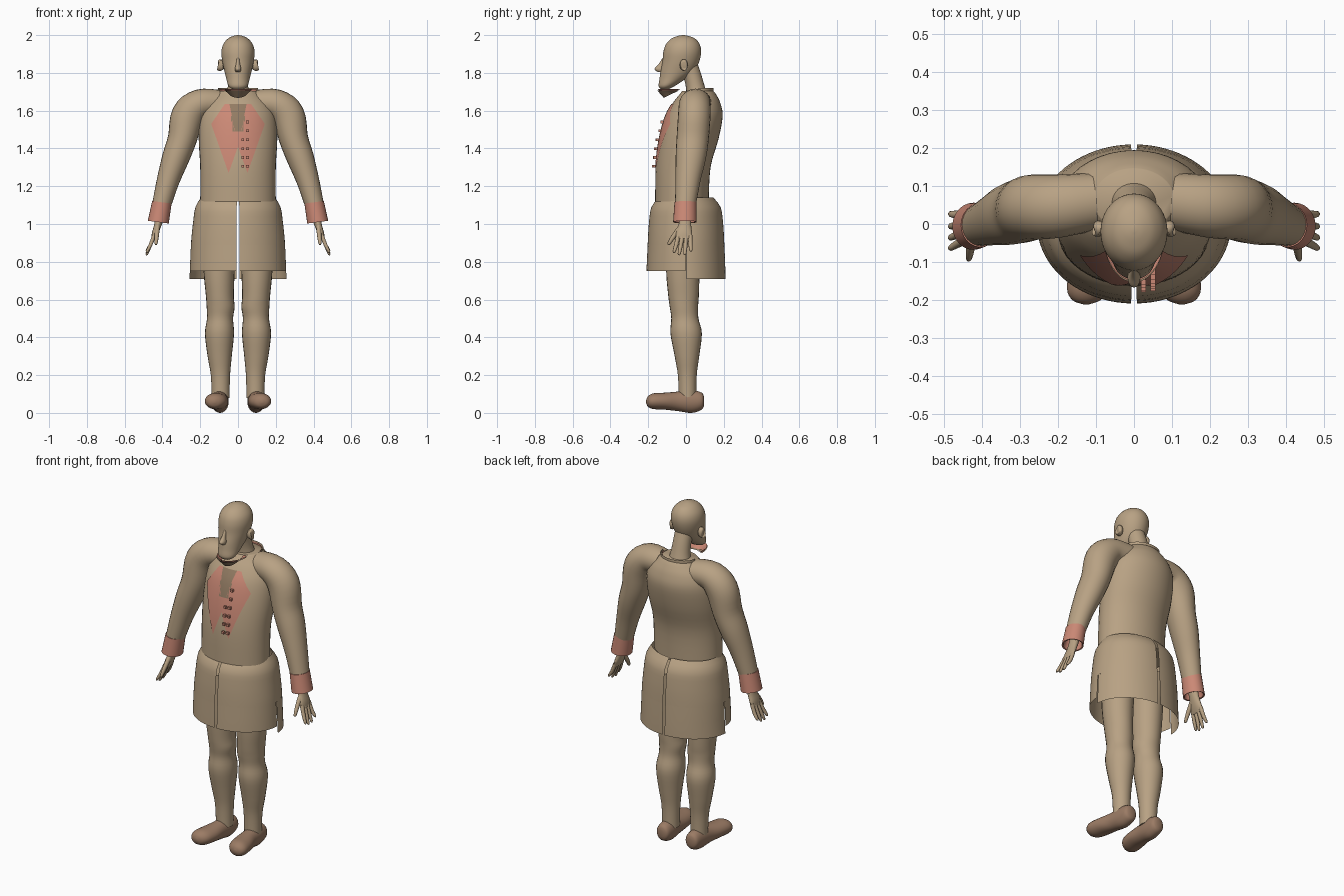
import bpy, bmesh
from math import sin, cos, pi, sqrt, radians
from mathutils import Vector, Matrix
from mathutils.bvhtree import BVHTree

if "Cube" in bpy.data.objects:
    bpy.data.objects.remove(bpy.data.objects["Cube"])

X, Y, Z = Vector((1, 0, 0)), Vector((0, 1, 0)), Vector((0, 0, 1))


def material(name, rgb):
    m = bpy.data.materials.new(name)
    m.use_nodes = True
    m.diffuse_color = (*rgb, 1)
    m.node_tree.nodes["Principled BSDF"].inputs["Base Color"].default_value = (*rgb, 1)
    return m


TAN = material("tan", (0.48, 0.36, 0.23))
SALMON = material("salmon", (0.60, 0.25, 0.18))
LEATHER = material("shoe brown", (0.33, 0.20, 0.13))
BROWN = material("dull brown", (0.29, 0.20, 0.125))


def finish(name, bm, mat, mirror=False, angle=50):
    bmesh.ops.recalc_face_normals(bm, faces=bm.faces)
    me = bpy.data.meshes.new(name)
    bm.to_mesh(me)
    bm.free()
    me.materials.append(mat)
    ob = bpy.data.objects.new(name, me)
    bpy.context.collection.objects.link(ob)
    if mirror:
        ob.modifiers.new("mirror", "MIRROR")
    bpy.ops.object.select_all(action="DESELECT")
    ob.select_set(True)
    bpy.context.view_layer.objects.active = ob
    bpy.ops.object.shade_smooth_by_angle(angle=radians(angle))
    return ob


def spline(pts, steps):
    """Smooth interpolation through tuples."""
    p = [pts[0], *pts, pts[-1]]
    out = []
    for i in range(1, len(p) - 2):
        for s in range(steps):
            t = s / steps
            out.append([b + 0.5 * t * (c - a + t * (2 * a - 5 * b + 4 * c - d + t * (3 * (b - c) + d - a)))
                        for a, b, c, d in zip(*p[i - 1:i + 3])])
    return out + [list(pts[-1])]


def loft(name, pts, mat, mirror=False, ref=Y, axis=None, n=24, steps=4, caps=True):
    """Elliptical rings (x, y, z, radius along ref, other radius) along a path."""
    rings = spline(pts, steps)
    ctr = [Vector(r[:3]) for r in rings]
    bm = bmesh.new()
    loops = []
    for i, r in enumerate(rings):
        t = axis or (ctr[min(i + 1, len(ctr) - 1)] - ctr[max(i - 1, 0)]).normalized()
        u = (ref - t * ref.dot(t)).normalized()
        v = t.cross(u)
        a, b = max(r[3], 0.001), max(r[4], 0.001)
        loops.append([bm.verts.new(ctr[i] + u * a * cos(2 * pi * k / n) + v * b * sin(2 * pi * k / n))
                      for k in range(n)])
    for p, q in zip(loops, loops[1:]):
        for k in range(n):
            bm.faces.new((p[k - 1], p[k], q[k], q[k - 1]))
    if caps:
        bm.faces.new(loops[0])
        bm.faces.new(loops[-1])
    return finish(name, bm, mat, mirror)


def body(name, rows, mat, **kw):
    """Upright form from rows of (z, front y, back y, half width)."""
    return loft(name, [(0, (f + b) / 2, z, (b - f) / 2, w) for z, f, b, w in rows], mat, axis=Z, n=40, **kw)


def sheet(name, fn, nu, nv, mat, mirror=False):
    """Open surface from fn(u, v)."""
    bm = bmesh.new()
    g = [[bm.verts.new(fn(i / nu, j / nv)) for j in range(nv + 1)] for i in range(nu + 1)]
    for i in range(nu):
        for j in range(nv):
            bm.faces.new((g[i][j], g[i + 1][j], g[i + 1][j + 1], g[i][j + 1]))
    return finish(name, bm, mat, mirror)


# Head
body("head", [(1.712, -.13, -.095, .025), (1.73, -.145, -.06, .05), (1.77, -.14, 0, .062),
              (1.81, -.135, .045, .072), (1.86, -.125, .07, .083), (1.91, -.12, .08, .088),
              (1.95, -.107, .073, .079), (1.98, -.08, .05, .055), (1.995, -.045, .015, .027),
              (2, -.02, -.01, .004)], TAN)
loft("nose", [(0, -.118, 1.88, .006, .006), (0, -.13, 1.845, .016, .011), (0, -.14, 1.82, .027, .017),
              (0, -.132, 1.804, .016, .012)], TAN, axis=Z, n=16)
loft("ear", [(.076, -.02, 1.84, .012, .02), (.09, -.014, 1.84, .021, .03), (.1, -.01, 1.843, .02, .03),
             (.104, -.01, 1.843, .008, .015)], TAN, True, n=16)
loft("neck", [(0, .06, 1.66, .06, .07), (0, .05, 1.72, .05, .055), (0, .035, 1.78, .047, .05),
              (0, .015, 1.83, .05, .05)], TAN)

# Coat body
torso = body("coat_body", [(1.12, -.163, .12, .2), (1.3, -.16, .13, .2), (1.45, -.14, .172, .208),
                           (1.57, -.108, .194, .2), (1.64, -.07, .182, .17), (1.685, -.035, .16, .125),
                           (1.705, -.02, .145, .105)], TAN)


# Collar: raised back half with a coloured lining, and the loose front crescent
def collar(scale, low, high):
    return lambda u, v: (scale * .105 * cos(pi * u), .065 + scale * .08 * sin(pi * u),
                         low + (high - low) * v)


sheet("collar_back", collar(1, 1.685, 1.72), 24, 2, TAN)
sheet("collar_lining", collar(.93, 1.69, 1.715), 24, 2, SALMON)


def crescent(u, v):
    a = pi * u
    r = 1 - .3 * v
    return (.08 * r * cos(a), -.035 - .118 * r * sin(a), 1.708 - .04 * v * sin(a))


sheet("collar_front", crescent, 24, 4, BROWN)
sheet("collar_front_lining", lambda u, v: Vector(crescent(u, v * .9)) + Vector((0, .004, .006)),
      24, 4, SALMON)

# Sleeves and cuffs
loft("sleeve", [(.1, .06, 1.64, .075, .07), (.2, .047, 1.636, .083, .078), (.265, .044, 1.575, .086, .088),
                (.295, .035, 1.45, .085, .077), (.33, .025, 1.35, .08, .072), (.37, .01, 1.23, .066, .06),
                (.405, -.003, 1.1, .055, .05)], TAN, True)
loft("cuff", [(.403, -.003, 1.115, .058, .052), (.422, -.006, 1.01, .062, .056),
              (.421, -.006, 1.012, .055, .048), (.41, -.004, 1.08, .045, .04)],
     SALMON, True, steps=1, axis=Vector((.13, 0, -1)).normalized())

# Hands
loft("hand", [(.412, -.003, 1.04, .03, .024), (.426, -.006, .99, .034, .019), (.44, -.01, .95, .043, .016),
              (.45, -.01, .92, .04, .01)], TAN, True, n=16)
for name, y0, y1, z1 in (("index", -.041, -.063, .848), ("middle", -.019, -.036, .836),
                         ("ring", .002, -.006, .838), ("little", .022, .026, .855)):
    loft(name + "_finger", [(.444, y0, .94, .012, .011), (.463, (y0 + y1) / 2, .89, .011, .01),
                            (.482, y1, z1 + .006, .008, .007), (.484, y1, z1, .003, .003)],
         TAN, True, n=10, steps=2)
loft("thumb", [(.426, -.025, .985, .016, .013), (.43, -.062, .94, .013, .012),
               (.434, -.09, .897, .009, .008), (.435, -.094, .89, .003, .003)], TAN, True, n=10, steps=2)

# Coat skirts: rows of (z, half width, half depth), split at centre front and back
SKIRT = spline([(1.14, .196, .145), (1.09, .225, .183), (1.0, .239, .197), (.89, .249, .203),
                (.75, .255, .209), (.70, .258, .209)], 12)


def skirt(top, bottom, start, end):
    def fn(u, v):
        z = top + (bottom - top) * v
        i = min(range(len(SKIRT)), key=lambda k: abs(SKIRT[k][0] - z))
        w, d = SKIRT[i][1:]
        a = start + (end - start) * u
        return (w * cos(a), d * sin(a), z)
    return fn


edge = pi / 2 - .03
sheet("skirt_upper", skirt(1.14, .89, -edge, edge), 40, 10, TAN, True)
sheet("skirt_front_flap", skirt(.89, .75, -edge, -.01), 20, 4, TAN, True)
sheet("skirt_back_flap", skirt(.89, .71, .01, edge), 20, 4, TAN, True)

# Legs and shoes
loft("leg", [(.1, -.01, 1.0, .1, .09), (.1, -.016, .75, .089, .082), (.096, -.013, .62, .081, .074),
             (.092, -.011, .56, .075, .074), (.095, -.006, .5, .072, .069), (.098, .001, .42, .083, .077),
             (.097, .005, .3, .065, .064), (.093, .007, .2, .05, .051), (.092, .008, .08, .046, .047)],
     TAN, True, axis=Z)
loft("shoe", [(.093, .096, .062, .015, .02), (.094, .083, .062, .038, .045), (.095, .03, .06, .046, .06),
              (.1, -.04, .061, .048, .052), (.11, -.11, .062, .058, .045), (.12, -.17, .062, .056, .042),
              (.125, -.2, .06, .037, .029), (.126, -.211, .06, .008, .008)], LEATHER, True, ref=X, axis=-Y)

# Lapels and shirt front laid over the chest
chest = BVHTree.FromPolygons([v.co for v in torso.data.vertices],
                             [p.vertices for p in torso.data.polygons])


def chest_y(x, z):
    return chest.ray_cast(Vector((x, -1, z)), Y)[0].y


def plate(name, outline, mat, lift):
    bm = bmesh.new()
    bm.faces.new([bm.verts.new((x, 0, z)) for x, z in outline])
    bmesh.ops.triangulate(bm, faces=bm.faces)
    cuts = [(X * .015 * k, X) for k in range(1, 10)] + [(Z * (1.26 + .02 * k), Z) for k in range(20)]
    for co, no in cuts:
        bmesh.ops.bisect_plane(bm, geom=bm.verts[:] + bm.edges[:] + bm.faces[:], plane_co=co, plane_no=no)
    for v in bm.verts:
        v.co.y = chest_y(v.co.x, v.co.z) - lift
    return finish(name, bm, mat, True)


plate("lapel", [(0, 1.49), (.03, 1.49), (.045, 1.635), (.07, 1.635), (.142, 1.53), (.05, 1.27), (0, 1.41)],
      SALMON, .005)
plate("shirt_front", [(0, 1.635), (.045, 1.635), (.03, 1.49), (0, 1.49)], BROWN, .005)

# Buttons in two columns
bm = bmesh.new()
for row in range(6):
    z = 1.305 + .047 * row
    for x in (.025, .05)[row > 3:]:
        pos = Vector((x, chest_y(x, z) - .014, z))
        bmesh.ops.create_cube(bm, size=.014, matrix=Matrix.Translation(pos))
finish("buttons", bm, SALMON, angle=30)
